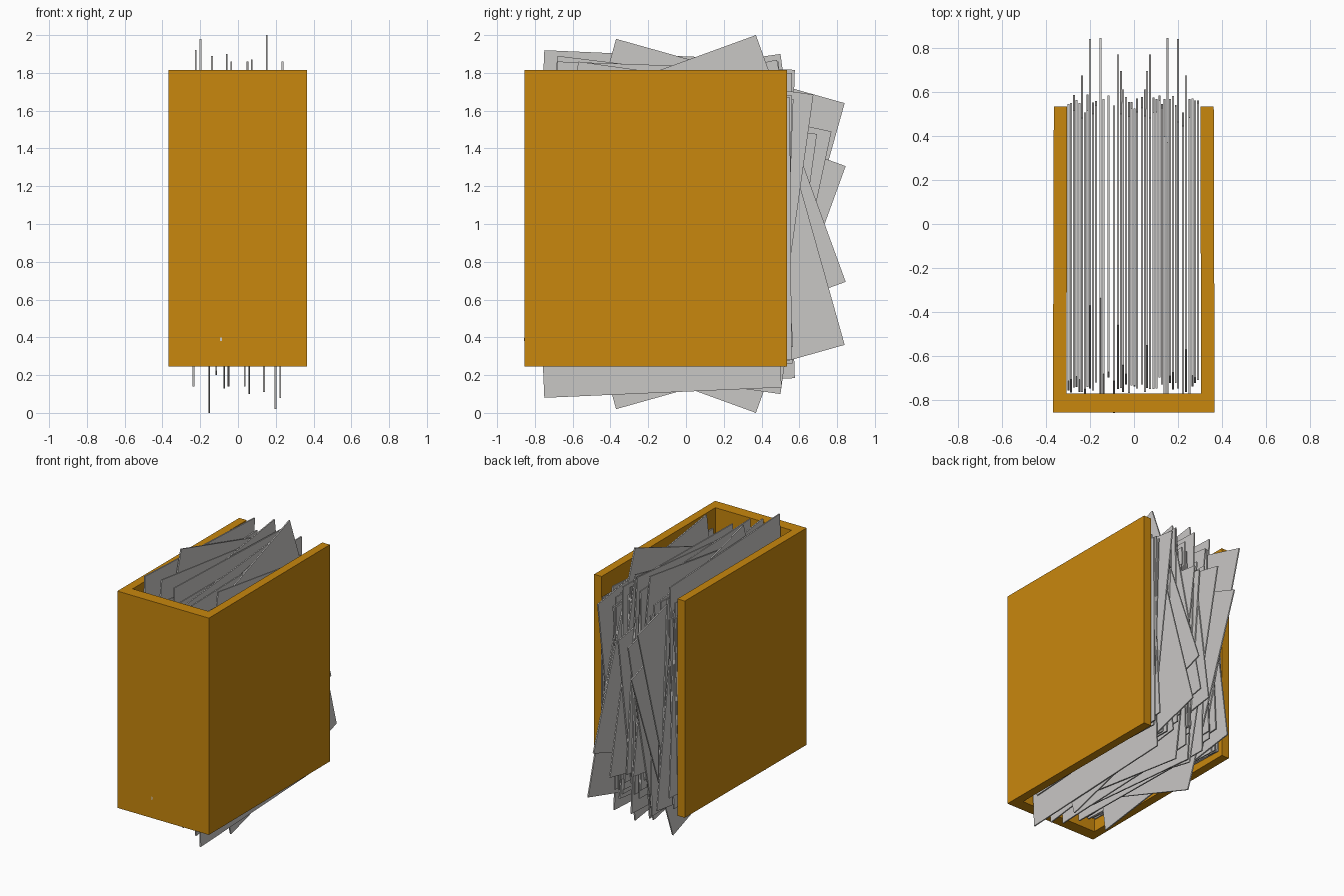
import bpy, bmesh, random
from math import radians, sin, cos

if "Cube" in bpy.data.objects:
    bpy.data.objects.remove(bpy.data.objects["Cube"])

random.seed(4)
W, H, T = 1.257, 1.39, 0.009      # page width, height, thickness


def material(name, rgb):
    m = bpy.data.materials.new(name)
    m.diffuse_color = (*rgb, 1)
    m.use_nodes = True
    m.node_tree.nodes["Principled BSDF"].inputs["Base Color"].default_value = m.diffuse_color
    return m


def finish(bm, name, mat):
    bmesh.ops.recalc_face_normals(bm, faces=bm.faces)
    me = bpy.data.meshes.new(name)
    bm.to_mesh(me)
    bm.free()
    me.materials.append(mat)
    ob = bpy.data.objects.new(name, me)
    bpy.context.collection.objects.link(ob)


orange = material("orange cover", (0.58, 0.242, 0.004))
grey = material("pale grey paper", (0.584, 0.571, 0.558))

# Cover: U-shaped profile (spine at the front, open at the back) extruded upwards
bm = bmesh.new()
outline = [(-.368, -.856), (.366, -.856), (.362, .534), (.302, .534),
           (.304, -.77), (-.306, -.77), (-.304, .534), (-.364, .534)]
face = bm.faces.new([bm.verts.new((x, y, .245)) for x, y in outline])
ext = bmesh.ops.extrude_face_region(bm, geom=[face])
bmesh.ops.translate(bm, vec=(0, 0, 1.57),
                    verts=[v for v in ext["geom"] if isinstance(v, bmesh.types.BMVert)])
finish(bm, "book_cover", orange)

# Loose pages: thin sheets turned in their own plane
bm = bmesh.new()


def page(x, deg, cy, cz):
    a = radians(deg)
    rings = []
    for dx in (-T / 2, T / 2):
        ring = []
        for sy, sz in ((-1, -1), (1, -1), (1, 1), (-1, 1)):
            u, v = sy * W / 2, sz * H / 2
            ring.append(bm.verts.new((x + dx, cy + u * cos(a) - v * sin(a),
                                      cz + u * sin(a) + v * cos(a))))
        rings.append(ring)
    p, q = rings
    bm.faces.new(p)
    bm.faces.new(q[::-1])
    for i in range(4):
        j = (i + 1) % 4
        bm.faces.new((p[i], q[i], q[j], p[j]))


def from_corner(deg, sy, sz, y, z):
    a = radians(deg)
    u, v = sy * W / 2, sz * H / 2
    return y - u * cos(a) + v * sin(a), z - u * sin(a) - v * cos(a)


# Strongly turned pages: x, angle, which corner, corner y, corner z
turned = [
    (.152, 20, 1, 1, .37, 2.0),
    (-.199, -15.7, -1, 1, -.37, 1.98),
    (-.223, -2.5, -1, 1, -.75, 1.92),
    (-.138, -7, -1, 1, -.68, 1.89),
    (-.06, 8, 1, 1, .5, 1.9),
    (.236, -8, -1, 1, -.57, 1.86),
    (-.073, -12, 1, 1, .77, 1.49),
    (.05, 5, 1, 1, .49, 1.86),
    (-.036, -2, -1, 1, -.68, 1.86),
    (.115, 1, 1, 1, .56, 1.80),
]
used = []
for x, deg, sy, sz, y, z in turned:
    cy, cz = from_corner(deg, sy, sz, y, z)
    page(x, deg, cy, cz)
    page(-x, -deg, cy, 2 - cz)     # partner page on the opposite side
    used += [x, -x]
# One page pokes through the spine
page(-.09, -6, *from_corner(-6, -1, -1, -.858, .38))
used.append(-.09)

# Nearly straight pages fill the gaps
for i in range(48):
    x = -.298 + i * .0125
    if min(abs(x - k) for k in used) > .0092:
        page(x, random.uniform(-3.5, 3.5), random.uniform(-.11, -.07),
             1.02 + random.uniform(-.06, .05))
finish(bm, "pages", grey)
